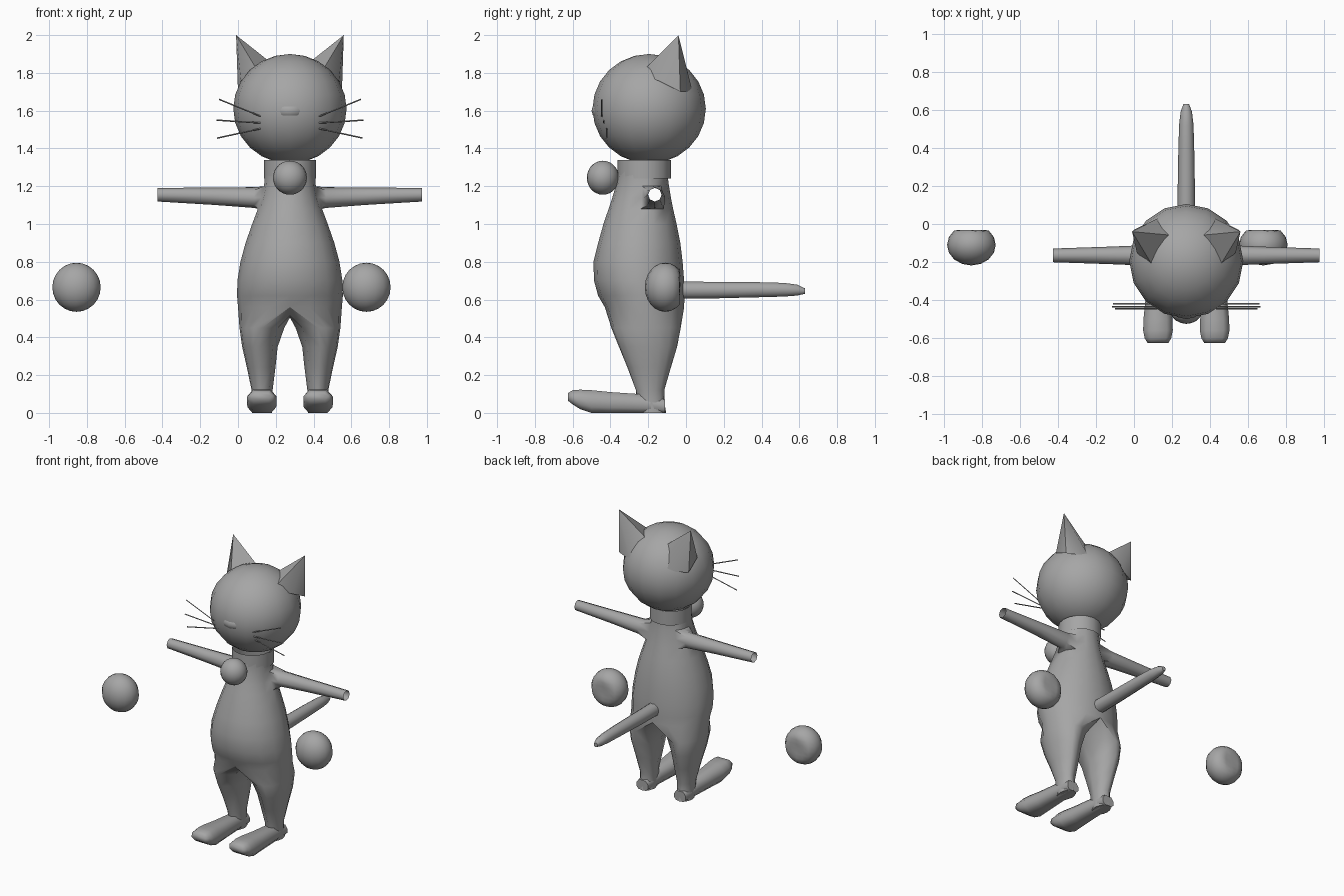
import bpy, bmesh, math
from mathutils import Vector

if "Cube" in bpy.data.objects:
    bpy.data.objects.remove(bpy.data.objects["Cube"])

CX = 0.275  # the figure stands off-centre
grey = bpy.data.materials.new("grey")
grey.diffuse_color = (0.38, 0.38, 0.38, 1)
grey.use_nodes = True
grey.node_tree.nodes["Principled BSDF"].inputs["Base Color"].default_value = grey.diffuse_color


def finish(bm, name, angle=50):
    bmesh.ops.recalc_face_normals(bm, faces=bm.faces[:])
    me = bpy.data.meshes.new(name)
    bm.to_mesh(me)
    bm.free()
    ob = bpy.data.objects.new(name, me)
    bpy.context.collection.objects.link(ob)
    me.materials.append(grey)
    bpy.ops.object.select_all(action='DESELECT')
    ob.select_set(True)
    bpy.context.view_layer.objects.active = ob
    bpy.ops.object.shade_smooth_by_angle(angle=math.radians(angle))
    return ob


def ball(name, loc, size, seg=16, rings=12, shape=None):
    bm = bmesh.new()
    bmesh.ops.create_uvsphere(bm, u_segments=seg, v_segments=rings, radius=1)
    for v in bm.verts:
        if shape:
            v.co = shape(v.co)
        v.co = Vector(loc) + Vector([a * b for a, b in zip(v.co, size)])
    return finish(bm, name, 60)


def bridge(bm, a, b):
    n = len(a)
    for i in range(n):
        j = (i + 1) % n
        bm.faces.new((a[i], a[j], b[j], b[i]))


def loft(name, rings, caps=(True, True), angle=50):
    bm = bmesh.new()
    loops = [[bm.verts.new(p) for p in r] for r in rings]
    for a, b in zip(loops, loops[1:]):
        bridge(bm, a, b)
    if caps[0]:
        bm.faces.new(loops[0])
    if caps[1]:
        bm.faces.new(loops[-1])
    return finish(bm, name, angle)


def oval(z, hw, y0, y1, n=16):
    return [(CX + hw * math.cos(t), (y0 + y1) / 2 + (y1 - y0) / 2 * math.sin(t), z)
            for t in (2 * math.pi * i / n for i in range(n))]


# Torso, legs and arms as one skin: z, half width, front y, back y
torso = [(0.56, .275, -.43, -.01), (0.62, .28, -.465, -.008), (0.70, .278, -.487, -.01),
         (0.80, .262, -.49, -.018), (0.90, .235, -.465, -.03), (1.00, .2, -.437, -.05),
         (1.08, .17, -.41, -.068), (1.14, .15, -.39, -.08), (1.20, .137, -.372, -.09),
         (1.26, .133, -.362, -.098), (1.34, .13, -.36, -.1)]
bm = bmesh.new()
body = [[bm.verts.new(p) for p in oval(*r)] for r in torso]
for k in range(len(body) - 1):
    for i in range(16):
        if k in (6, 7) and i in (0, 1, 6, 7):
            continue  # arm holes
        j = (i + 1) % 16
        bm.faces.new((body[k][i], body[k][j], body[k + 1][j], body[k + 1][i]))

crotch = [bm.verts.new((CX, y, z)) for y, z in ((-.10, .53), (-.22, .505), (-.35, .515))]
# Legs: z, inner x, outer x, front y, back y
leg_rows = [(.45, .03, .267, -.395, -.028), (.35, .065, .253, -.355, -.047),
            (.24, .077, .228, -.31, -.08), (.12, .092, .203, -.265, -.115),
            (.06, .095, .2, -.26, -.115), (0.0, .095, .2, -.25, -.105)]
leg_angles = [-90 + 22.5 * i for i in range(9)] + [135, 180, 225]
for s in (1, -1):
    # Leg from half of the hip loop and the crotch line
    half = [12, 13, 14, 15, 0, 1, 2, 3, 4] if s > 0 else list(range(12, 3, -1))
    prev = [body[0][i] for i in half] + crotch
    for z, xi, xo, y0, y1 in leg_rows:
        ring = [bm.verts.new((CX + s * ((xi + xo) / 2 + (xo - xi) / 2 * math.cos(math.radians(a))),
                              (y0 + y1) / 2 + (y1 - y0) / 2 * math.sin(math.radians(a)), z))
                for a in leg_angles]
        bridge(bm, prev, ring)
        prev = ring
    bm.faces.new(prev)
    # Open-ended arm grown from the shoulder hole
    a, b, c = (0, 1, 2) if s > 0 else (8, 7, 6)
    prev = [body[6][a], body[6][b], body[6][c], body[7][c],
            body[8][c], body[8][b], body[8][a], body[7][a]]
    for d, r, z in ((.19, .055, 1.14), (.4, .046, 1.147), (.7, .036, 1.155)):
        ring = [bm.verts.new((CX + s * d, -.165 + r * math.cos(math.radians(t)),
                              z + r * math.sin(math.radians(t))))
                for t in (225, 270, 315, 0, 45, 90, 135, 180)]
        bridge(bm, prev, ring)
        prev = ring
finish(bm, "body", 60)

# Collar band
loft("collar", [oval(1.24, .137, -.362, -.08), oval(1.34, .137, -.362, -.08)], (False, False))

# Feet: y, half width, bottom, top
foot_rows = [(-.11, .045, 0, .07), (-.25, .055, 0, .10), (-.40, .066, 0, .11),
             (-.50, .076, 0, .12), (-.56, .078, .02, .123), (-.60, .07, .045, .12),
             (-.625, .055, .065, .105)]
for side, s in (("left", -1), ("right", 1)):
    rings = []
    for y, hw, z0, z1 in foot_rows:
        zm, h = (z0 + z1) / 2, (z1 - z0) / 2
        prof = ((-.65, -1), (.65, -1), (1, -.5), (1, .3), (.6, 1), (-.6, 1), (-1, .3), (-1, -.5))
        rings.append([(CX + s * .149 + hw * px, y, zm + h * pz) for px, pz in prof])
    loft(side + "_foot", rings, angle=60)

# Tail
tail_rows = [(-.06, .048, .65), (.15, .046, .65), (.38, .042, .652), (.52, .038, .652),
             (.59, .03, .65), (.63, .015, .645)]
loft("tail", [[(CX + r * math.cos(t), y, z + r * math.sin(t))
               for t in (math.pi / 5 * i for i in range(10))] for y, r, z in tail_rows])

# Head, muzzle and bell
ball("head", (CX, -.195, 1.61), (.3, .3, .29))
ball("muzzle", (CX, -.425, 1.6), (.09, .075, .055), 12, 8)
ball("bell", (CX, -.44, 1.245), (.09, .085, .09), 20, 14)

# Ears: four-sided cones leaning outwards
for side, s in (("left", -1), ("right", 1)):
    base = [(.165, -.24, 1.80), (.07, -.06, 1.83), (.14, .035, 1.70), (.275, -.03, 1.70),
            (.26, -.15, 1.76)]
    bm = bmesh.new()
    ring = [bm.verts.new((CX + s * x, y, z)) for x, y, z in base]
    tip = bm.verts.new((CX + s * .285, -.04, 2.0))
    for i in range(5):
        bm.faces.new((ring[i], ring[(i + 1) % 5], tip))
    bm.faces.new(ring)
    finish(bm, side + "_ear", 60)

# Whiskers: y, inner z, outer x offset, outer z
for side, s in (("left", -1), ("right", 1)):
    for n, (y, z0, x1, z1) in enumerate(((-.445, 1.57, .375, 1.66), (-.435, 1.535, .39, 1.55),
                                         (-.42, 1.505, .385, 1.455))):
        r = .004
        loft(f"{side}_whisker_{n + 1}",
             [[(CX + s * x, y + r * math.cos(t), z + r * math.sin(t))
               for t in (math.pi / 2 * i for i in range(4))] for x, z in ((.155, z0), (x1, z1))])


# Detached hands, rounded in front and dented behind
def dent(co):
    if co.y > 0:
        co.y *= 1 - .3 * max(0, 1 - 2 * (co.x ** 2 + co.z ** 2))
    return co


for side, x in (("left", -.855), ("right", .68)):
    ball(side + "_hand", (x, -.11, .665), (.128, .108, .13), 16, 12, dent)
